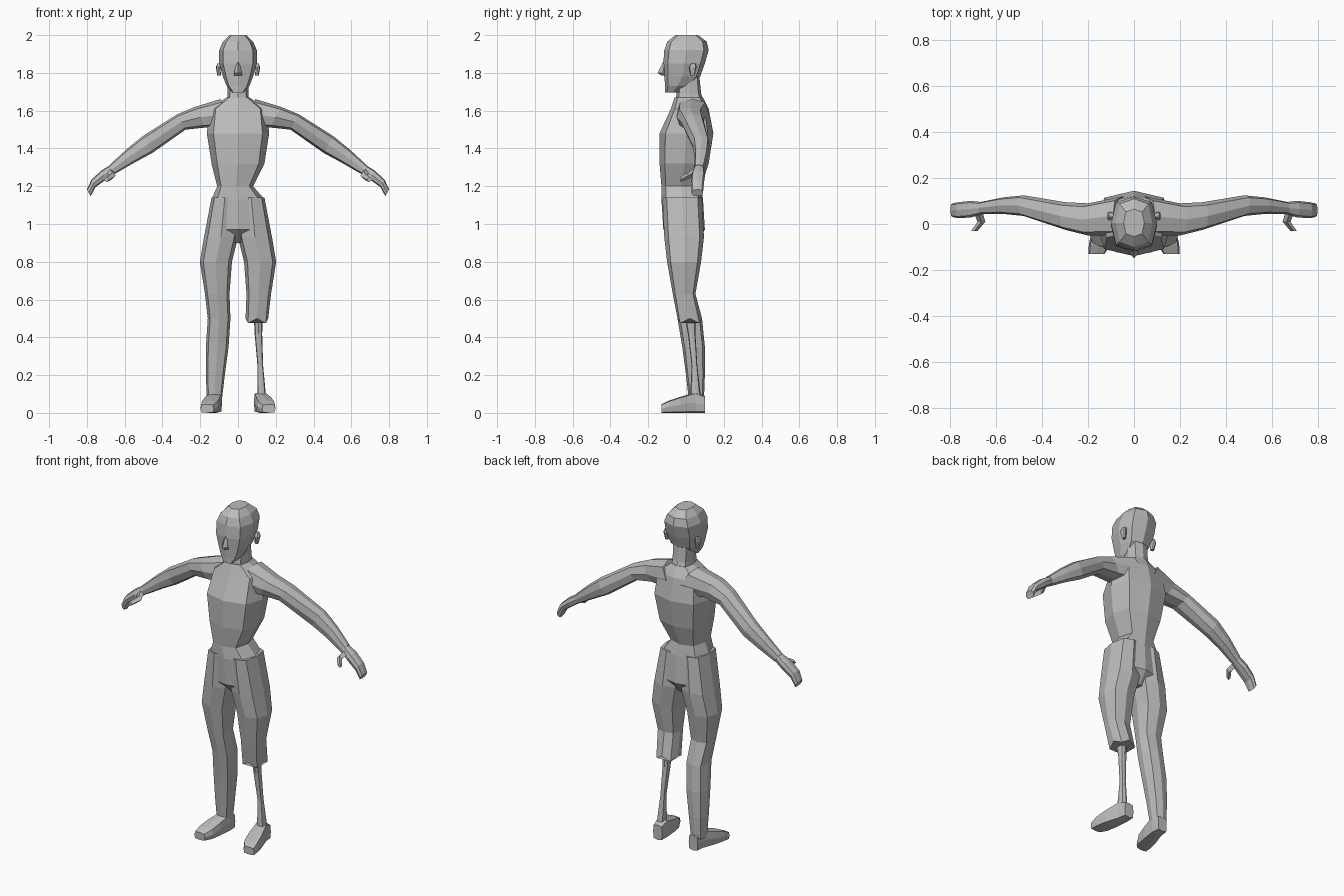
import bpy, bmesh, math
from mathutils import Vector

cube = bpy.data.objects.get("Cube")
if cube:
    bpy.data.objects.remove(cube, do_unlink=True)

grey = bpy.data.materials.new("plain_grey")
grey.use_nodes = True
tone = (.5, .5, .5, 1)
grey.diffuse_color = tone
grey.node_tree.nodes["Principled BSDF"].inputs["Base Color"].default_value = tone

RIGHTWARD, BACKWARD, UPWARD = Vector((1, 0, 0)), Vector((0, 1, 0)), Vector((0, 0, 1))
ACROSS_ARM = Vector((.5, 0, .9))


def level(z, wide, front, back, x=0):
    """A horizontal ring given by its half width and its front and back edges."""
    return Vector((x, (front + back) / 2, z)), wide, (back - front) / 2


def joint(x, y, z, wide, deep=None):
    """A ring around a point on a limb, round unless a second half size is given."""
    return Vector((x, y, z)), wide, deep or wide


def power(value, exponent):
    return math.copysign(abs(value) ** exponent, value) if abs(value) > 1e-6 else 0


def loft(name, rings, first=RIGHTWARD, second=BACKWARD, box=.7, sides=8, side=1, ragged=0):
    """Skin a row of rings whose half sizes run along the two given axes."""
    bm = bmesh.new()
    loops = []
    for centre, wide, deep in rings:
        loop = []
        for i in range(sides):
            angle = math.tau * i / sides
            point = (centre + first * wide * power(math.cos(angle), box)
                     + second * deep * power(math.sin(angle), box))
            point.x *= side
            loop.append(bm.verts.new(point))
        loops.append(loop)
    for low, high in zip(loops, loops[1:]):
        for i in range(sides):
            j = (i + 1) % sides
            bm.faces.new((low[i], low[j], high[j], high[i]))
    for vert in loops[-1][1::2]:
        vert.co.z -= ragged
    bm.faces.new(loops[0])
    bm.faces.new(loops[-1])
    bmesh.ops.recalc_face_normals(bm, faces=bm.faces)
    mesh = bpy.data.meshes.new(name)
    bm.to_mesh(mesh)
    bm.free()
    mesh.materials.append(grey)
    bpy.context.scene.collection.objects.link(bpy.data.objects.new(name, mesh))


# Torso and pelvis, from the collar down to the crotch
loft("torso", [
    level(z=1.67, wide=.06, front=-.06, back=.09),
    level(z=1.61, wide=.15, front=-.08, back=.12),
    level(z=1.48, wide=.165, front=-.14, back=.145),
    level(z=1.32, wide=.14, front=-.14, back=.12),
    level(z=1.2, wide=.095, front=-.13, back=.08, x=-.015),
    level(z=1.13, wide=.14, front=-.13, back=.09),
    level(z=.97, wide=.15, front=-.12, back=.1),
    level(z=.9, wide=.03, front=-.05, back=.05),
])

# Neck, head and nose
loft("neck", [
    level(z=1.63, wide=.06, front=-.06, back=.1),
    level(z=1.69, wide=.055, front=-.05, back=.08),
    level(z=1.79, wide=.055, front=-.04, back=.07),
])
loft("head", [
    level(z=1.695, wide=.03, front=-.11, back=-.04),
    level(z=1.73, wide=.06, front=-.11, back=.02),
    level(z=1.78, wide=.08, front=-.115, back=.075),
    level(z=1.85, wide=.1, front=-.12, back=.1),
    level(z=1.92, wide=.1, front=-.115, back=.12),
    level(z=1.965, wide=.08, front=-.1, back=.11),
    level(z=2, wide=.045, front=-.055, back=.065),
])
loft("nose", [
    level(z=1.86, wide=.007, front=-.12, back=-.1),
    level(z=1.8, wide=.02, front=-.15, back=-.1),
    level(z=1.785, wide=.02, front=-.13, back=-.1),
], sides=4, box=1)

# Limb outlines, written for the left side
thigh = [
    level(x=.07, z=1.14, wide=.07, front=-.125, back=.085),
    level(x=.09, z=.93, wide=.09, front=-.115, back=.095),
    level(x=.117, z=.8, wide=.085, front=-.1, back=.08),
    level(x=.11, z=.63, wide=.065, front=-.07, back=.05),
]
shin = [
    level(x=.1, z=.5, wide=.06, front=-.045, back=.085),
    level(x=.11, z=.35, wide=.06, front=-.02, back=.1),
    level(x=.12, z=.2, wide=.05, front=0, back=.1),
    level(x=.125, z=.07, wide=.04, front=.015, back=.095),
]
arm = [
    joint(x=.05, y=.035, z=1.585, wide=.085),
    joint(x=.2, y=.02, z=1.565, wide=.07, deep=.06),
    joint(x=.3, y=.035, z=1.54, wide=.06, deep=.045),
    joint(x=.48, y=.08, z=1.42, wide=.045, deep=.05),
    joint(x=.57, y=.08, z=1.36, wide=.036, deep=.04),
    joint(x=.665, y=.07, z=1.29, wide=.027),
]
hand = [
    joint(x=.65, y=.07, z=1.3, wide=.024),
    joint(x=.71, y=.065, z=1.26, wide=.036, deep=.026),
    joint(x=.765, y=.06, z=1.215, wide=.035, deep=.022),
    joint(x=.79, y=.06, z=1.165, wide=.03, deep=.02),
]
thumb = [
    joint(x=.68, y=.055, z=1.28, wide=.02),
    joint(x=.665, y=.01, z=1.255, wide=.017),
    joint(x=.695, y=-.03, z=1.235, wide=.014),
]
ear = [
    joint(x=.1, y=.035, z=1.785, wide=.01),
    joint(x=.105, y=.035, z=1.83, wide=.012, deep=.02),
    joint(x=.1, y=.04, z=1.85, wide=.01),
]


def sole(x, y, wide, tall):
    """A ring of the foot that always rests on the ground."""
    return joint(x, y, tall / 2, wide, tall / 2)


foot = [
    sole(x=.118, y=.1, wide=.03, tall=.09),
    sole(x=.12, y=.05, wide=.036, tall=.11),
    sole(x=.138, y=-.03, wide=.046, tall=.085),
    sole(x=.15, y=-.09, wide=.047, tall=.065),
    sole(x=.163, y=-.13, wide=.035, tall=.045),
]

# Paired parts
for label, side in (("left", 1), ("right", -1)):
    loft(label + "_arm", arm, BACKWARD, ACROSS_ARM, side=side)
    loft(label + "_hand", hand, BACKWARD, ACROSS_ARM, side=side)
    loft(label + "_thumb", thumb, RIGHTWARD, UPWARD, sides=4, box=1, side=side)
    loft(label + "_ear", ear, side=side)
    loft(label + "_foot", foot, RIGHTWARD, UPWARD, box=.4, side=side)

# Full right leg, and a left trouser leg ending in a ragged hem
loft("right_leg", thigh + shin, side=-1)
loft("left_trouser_leg", thigh + shin[:1], ragged=.025)

# Slim artificial shin
loft("artificial_shin", [
    joint(x=.108, y=.02, z=.55, wide=.026, deep=.034),
    joint(x=.108, y=.03, z=.42, wide=.02),
    joint(x=.118, y=.045, z=.25, wide=.015),
    joint(x=.125, y=.05, z=.09, wide=.023, deep=.028),
])
